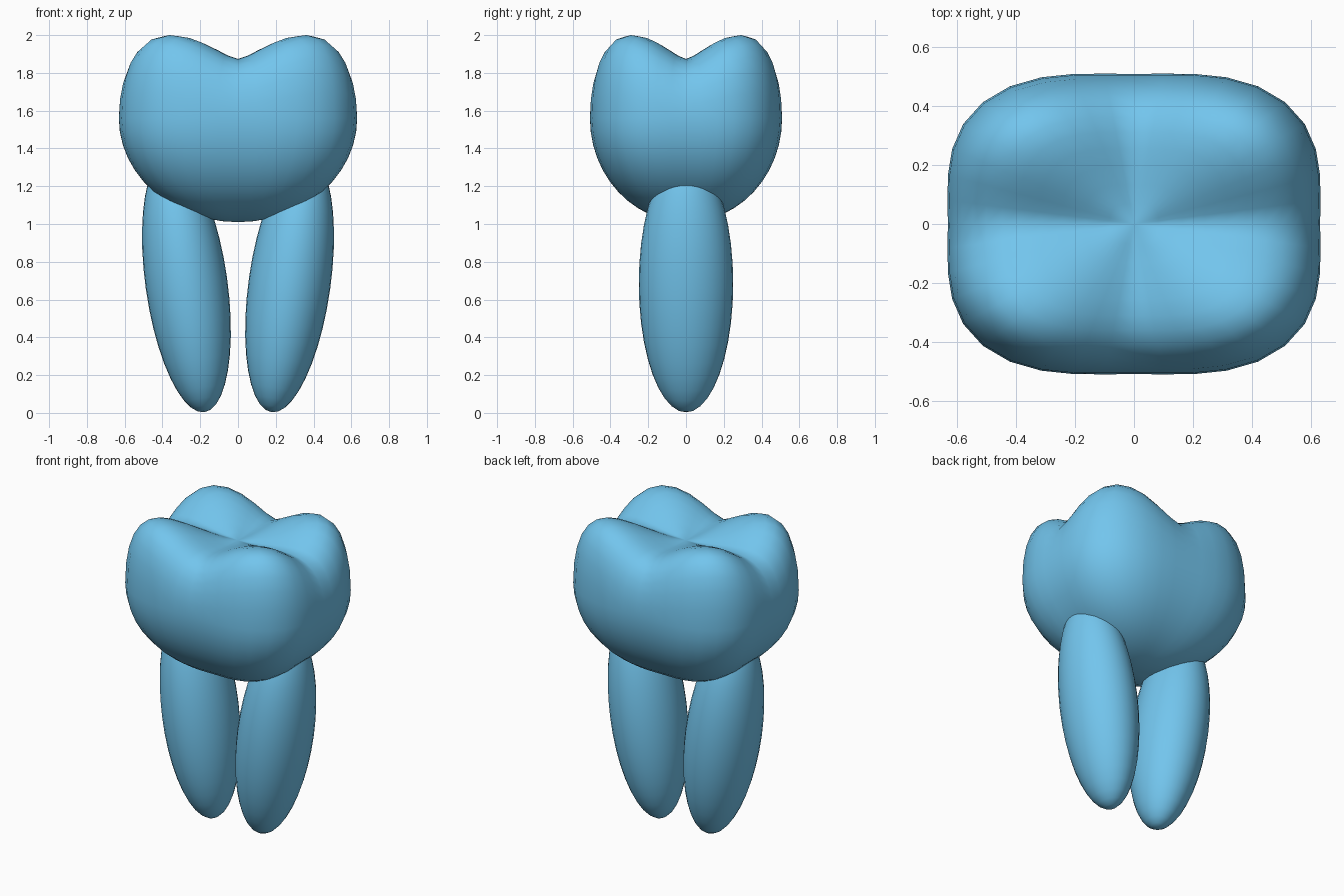
import bpy, bmesh
from math import sin, cos, atan2, radians, hypot
from mathutils import Matrix

if "Cube" in bpy.data.objects:
    bpy.data.objects.remove(bpy.data.objects["Cube"])

mat = bpy.data.materials.new("light_blue")
mat.diffuse_color = (0.17, 0.56, 0.85, 1)
mat.use_nodes = True
mat.node_tree.nodes["Principled BSDF"].inputs["Base Color"].default_value = mat.diffuse_color


def ball(name, segments, rings, shape):
    """Unit UV sphere whose vertices are reshaped by a function."""
    bm = bmesh.new()
    bmesh.ops.create_uvsphere(bm, u_segments=segments, v_segments=rings, radius=1)
    for v in bm.verts:
        v.co = shape(v.co.copy())
    for f in bm.faces:
        f.smooth = True
    me = bpy.data.meshes.new(name)
    bm.to_mesh(me)
    bm.free()
    me.materials.append(mat)
    ob = bpy.data.objects.new(name, me)
    bpy.context.collection.objects.link(ob)
    return ob


# Crown: rounded-square ball, sunken on top, with four corner cusps
def crown_shape(p):
    rho, c = hypot(p.x, p.y), p.z
    corner = abs(sin(2 * atan2(p.y, p.x))) if rho > 1e-4 else 0
    square = 1 + 0.148 * corner ** 2
    z = 1.56 + 0.55 * c
    if c > 1e-4:
        z -= 0.25 * c ** 3
        z += 0.305 * corner ** 1.5 * rho ** 1.5 * c ** 0.75
    p.x *= 0.63 * square
    p.y *= 0.508 * square
    p.z = z
    return p


ball("crown", 40, 24, crown_shape)

# Roots: two long ellipsoids leaning outwards towards the crown
for side, name in ((-1, "root_left"), (1, "root_right")):
    m = (Matrix.Translation((side * 0.273, 0, 0.685))
         @ Matrix.Rotation(radians(side * 8), 4, 'Y')
         @ Matrix.Diagonal((0.217, 0.25, 0.688, 1)))
    ball(name, 32, 20, lambda p: m @ p)
